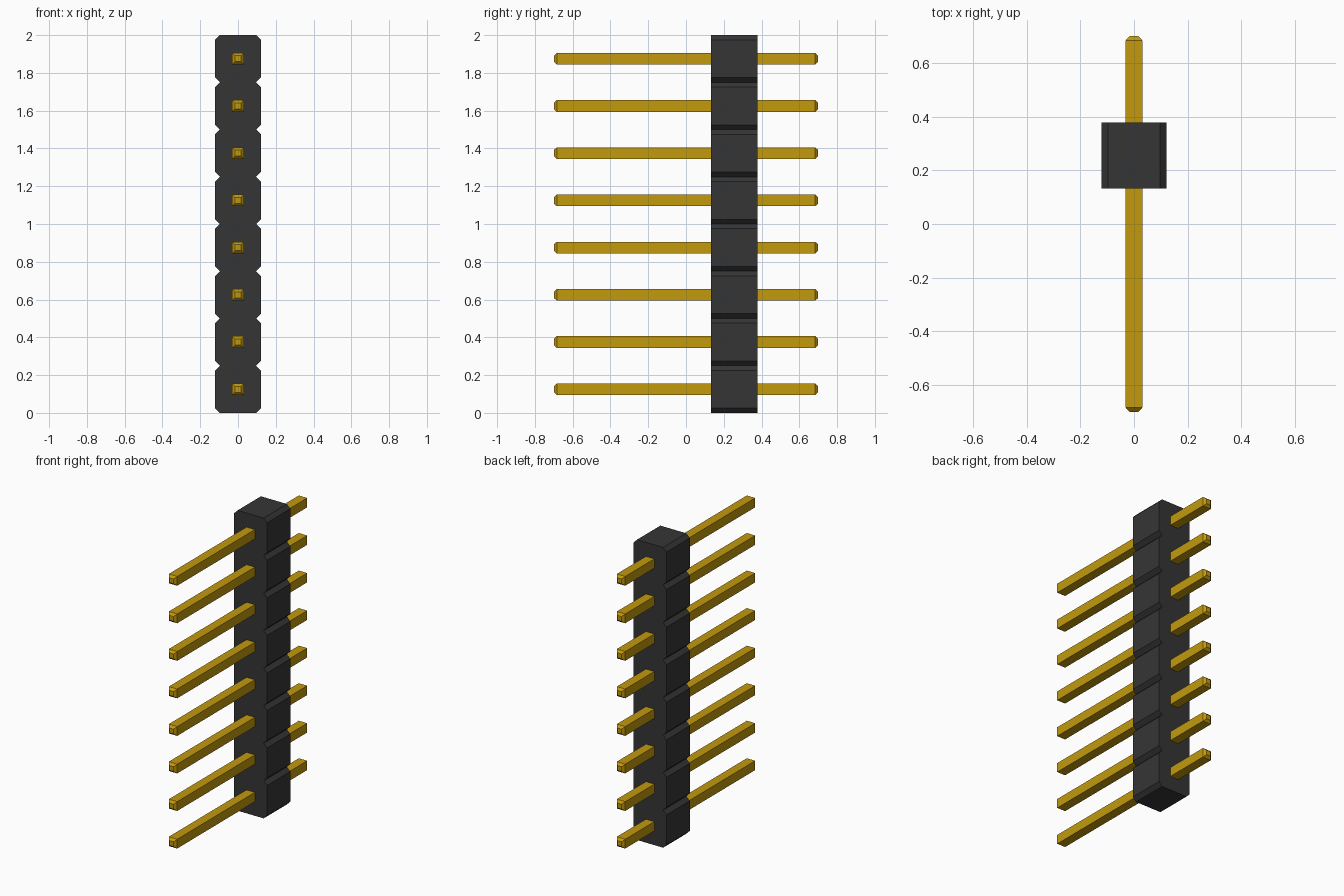
import bpy
import bmesh

cube = bpy.data.objects.get("Cube")
if cube:
    bpy.data.objects.remove(cube, do_unlink=True)

COUNT = 8
PITCH = 0.25
HALF_W = 0.121          # half width of the housing
CHAMFER = 0.025         # corner cut of each housing segment
BODY_Y = (0.133, 0.378)
PIN_HALF = 0.031
PIN_TIP = 0.016
PIN_END = 0.70


def make_material(name, rgb):
    mat = bpy.data.materials.new(name)
    mat.use_nodes = True
    mat.diffuse_color = (*rgb, 1)
    bsdf = mat.node_tree.nodes["Principled BSDF"]
    bsdf.inputs["Base Color"].default_value = (*rgb, 1)
    bsdf.inputs["Roughness"].default_value = 0.6
    return mat


def loft(name, rings, mat):
    """Flat-faced solid through matching rings of points, capped at both ends."""
    bm = bmesh.new()
    loops = [[bm.verts.new(p) for p in ring] for ring in rings]
    n = len(loops[0])
    for a, b in zip(loops, loops[1:]):
        for i in range(n):
            j = (i + 1) % n
            bm.faces.new((a[i], a[j], b[j], b[i]))
    bm.faces.new(loops[0])
    bm.faces.new(loops[-1])
    bmesh.ops.recalc_face_normals(bm, faces=bm.faces[:])
    mesh = bpy.data.meshes.new(name)
    bm.to_mesh(mesh)
    bm.free()
    mesh.materials.append(mat)
    obj = bpy.data.objects.new(name, mesh)
    bpy.context.scene.collection.objects.link(obj)
    return obj


black = make_material("black plastic", (0.036, 0.036, 0.036))
gold = make_material("gold metal", (0.54, 0.32, 0.004))

# Housing: one notched outline, mirrored left to right and extruded in depth
right = [(HALF_W - CHAMFER, 0)]
for i in range(COUNT):
    z = i * PITCH
    right += [(HALF_W, z + CHAMFER), (HALF_W, z + PITCH - CHAMFER),
              (HALF_W - CHAMFER, z + PITCH)]
outline = right + [(-x, z) for x, z in reversed(right)]
loft("housing", [[(x, y, z) for x, z in outline] for y in BODY_Y], black)

# Pins: square rods with tapered ends, one per housing segment
sections = [(-PIN_END, PIN_TIP), (-PIN_END + 0.016, PIN_HALF),
            (PIN_END - 0.016, PIN_HALF), (PIN_END, PIN_TIP)]
for i in range(COUNT):
    zc = (i + 0.5) * PITCH
    rings = [[(sx * h, y, zc + sz * h)
              for sx, sz in ((-1, -1), (1, -1), (1, 1), (-1, 1))]
             for y, h in sections]
    loft(f"pin_{i + 1}", rings, gold)
